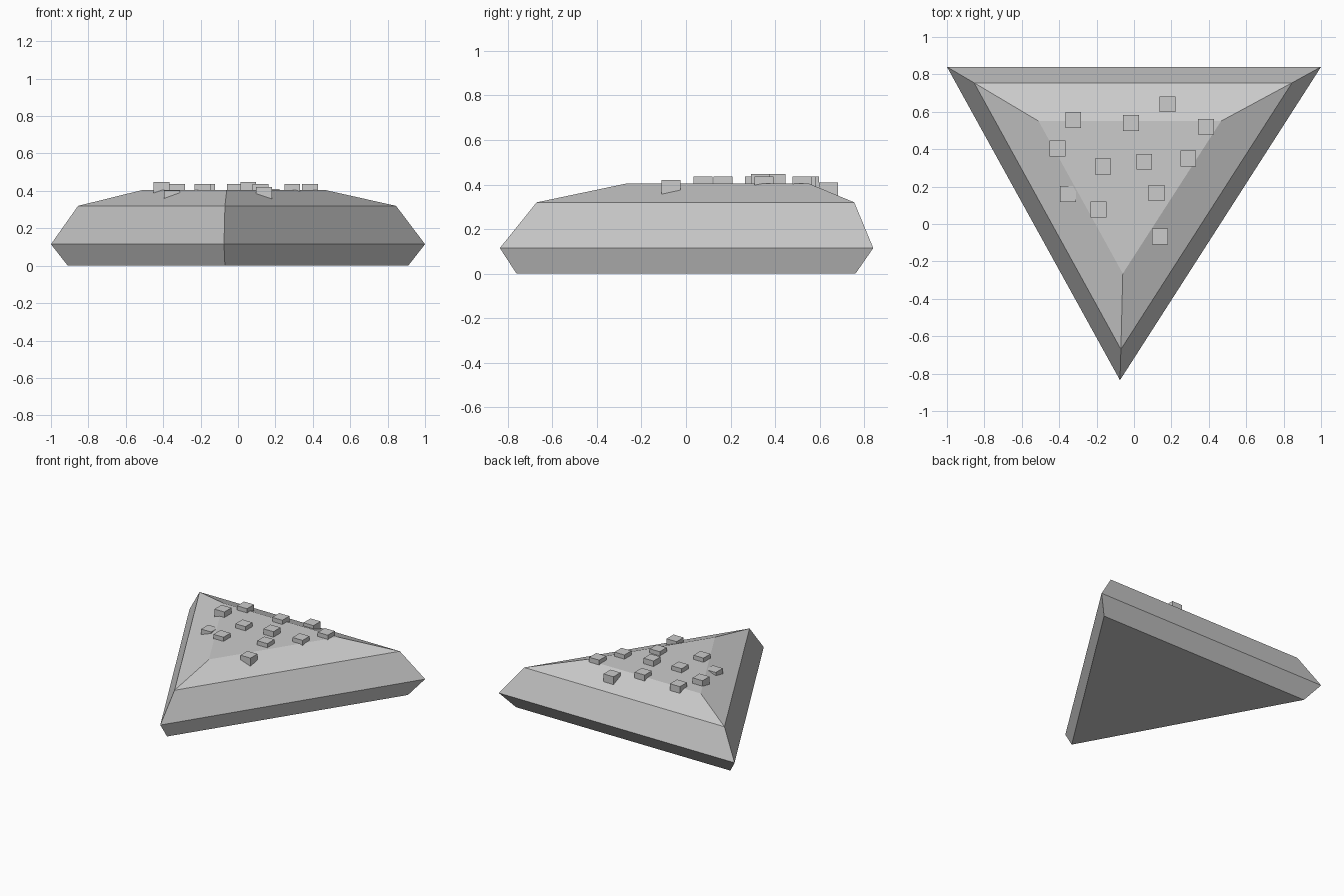
import bpy
import bmesh

cube = bpy.data.objects.get("Cube")
if cube:
    bpy.data.objects.remove(cube, do_unlink=True)

# Single grey material
grey = bpy.data.materials.new("light_grey")
grey.use_nodes = True
colour = (0.6, 0.6, 0.6, 1)
grey.diffuse_color = colour
grey.node_tree.nodes["Principled BSDF"].inputs["Base Color"].default_value = colour


def make_object(name, bm):
    bmesh.ops.recalc_face_normals(bm, faces=bm.faces)
    mesh = bpy.data.meshes.new(name)
    bm.to_mesh(mesh)
    bm.free()
    mesh.materials.append(grey)
    obj = bpy.data.objects.new(name, mesh)
    bpy.context.collection.objects.link(obj)
    return obj


# Triangular hull: height, left x, right x, back y, tip x, tip y
layers = [
    (0, -0.91, 0.91, 0.76, -0.07, -0.76),
    (0.115, -1, 1, 0.84, -0.075, -0.835),
    (0.32, -0.855, 0.845, 0.755, -0.07, -0.67),
    (0.405, -0.51, 0.465, 0.55, -0.06, -0.265),
]
bm = bmesh.new()
rings = []
for z, left, right, back, tip_x, tip_y in layers:
    corners = ((left, back), (tip_x, tip_y), (right, back))
    rings.append([bm.verts.new((x, y, z)) for x, y in corners])
for low, high in zip(rings, rings[1:]):
    for i in range(3):
        j = (i + 1) % 3
        bm.faces.new((low[i], low[j], high[j], high[i]))
bm.faces.new(rings[0])
bm.faces.new(rings[-1])
make_object("triangular_hull", bm)

# Small blocks sunk into the deck: x, y, top height
size = 0.085
blocks = [
    (0.18, 0.64, 0.41), (-0.325, 0.555, 0.437), (-0.015, 0.54, 0.437),
    (0.385, 0.52, 0.437), (-0.41, 0.403, 0.447), (0.055, 0.333, 0.447),
    (0.29, 0.35, 0.437), (-0.165, 0.307, 0.437), (-0.352, 0.16, 0.402),
    (0.12, 0.165, 0.437), (-0.19, 0.077, 0.437), (0.14, -0.067, 0.42),
]
for number, (x, y, top) in enumerate(blocks, 1):
    bm = bmesh.new()
    bmesh.ops.create_cube(bm, size=size)
    block = make_object(f"deck_block_{number}", bm)
    block.location = (x, y, top - size / 2)
